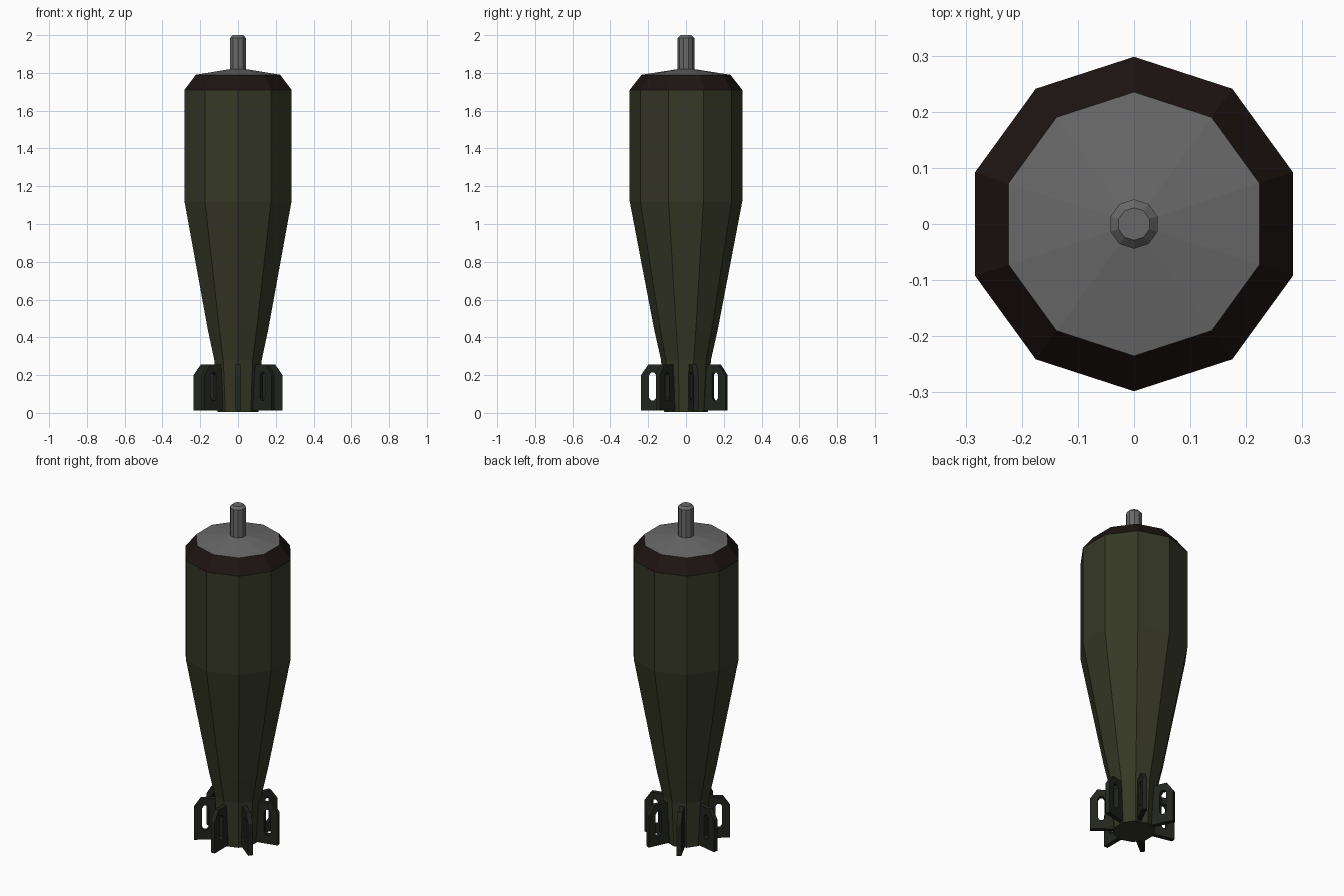
import bpy, bmesh, math
from mathutils import Matrix

if "Cube" in bpy.data.objects:
    bpy.data.objects.remove(bpy.data.objects["Cube"])


def material(name, rgb):
    m = bpy.data.materials.new(name)
    m.diffuse_color = (*rgb, 1)
    m.use_nodes = True
    m.node_tree.nodes["Principled BSDF"].inputs["Base Color"].default_value = m.diffuse_color
    return m


OLIVE = material("olive", (0.036, 0.039, 0.019))
BAND = material("dark_band", (0.012, 0.007, 0.006))
STEEL = material("steel", (0.14, 0.14, 0.14))
FIN = material("fin_dark", (0.016, 0.018, 0.013))


def finish(bm, name, mat):
    bmesh.ops.recalc_face_normals(bm, faces=bm.faces)
    me = bpy.data.meshes.new(name)
    bm.to_mesh(me)
    bm.free()
    me.materials.append(mat)
    ob = bpy.data.objects.new(name, me)
    bpy.context.collection.objects.link(ob)
    return ob


def lathe(name, profile, mat, bottom=False, top=False, sides=10):
    """Ten-sided turned part from (radius, z) points, with a corner on +y."""
    bm = bmesh.new()
    rings = []
    for r, z in profile:
        angles = [math.pi / 2 + 2 * math.pi * i / sides for i in range(sides)]
        rings.append([bm.verts.new((r * math.cos(a), r * math.sin(a), z)) for a in angles])
    for lo, hi in zip(rings, rings[1:]):
        for i in range(sides):
            j = (i + 1) % sides
            bm.faces.new((lo[i], lo[j], hi[j], hi[i]))
    if bottom:
        bm.faces.new(rings[0][::-1])
    if top:
        bm.faces.new(rings[-1])
    return finish(bm, name, mat)


# Turned body, shoulder band, nose plate and rod
lathe("body", [(0.115, 0.005), (0.132, 0.28), (0.168, 0.44), (0.298, 1.12), (0.298, 1.71)],
      OLIVE, bottom=True)
lathe("shoulder_band", [(0.298, 1.71), (0.235, 1.79)], BAND)
lathe("nose_plate", [(0.235, 1.79), (0.044, 1.82)], STEEL)
lathe("nose_rod", [(0.044, 1.82), (0.044, 1.985), (0.029, 2.0)], STEEL, top=True)

# Slotted tail fins: paired outline and slot points as (radius, z)
OUTER = [(.10, 0), (.238, 0.012), (.238, .08), (.238, .2),
         (.2, .255), (.15, .255), (.10, .255), (.10, .08)]
OUTER[0] = (.10, .012)
SLOT = [(.168, .066), (.185, .066), (.195, .08), (.195, .2),
        (.185, .214), (.168, .214), (.158, .2), (.158, .08)]
THICK = 0.026
FINS = 7

bm = bmesh.new()
for k in range(FINS):
    rot = Matrix.Rotation(-math.pi / 2 + 2 * math.pi * k / FINS, 3, 'Z')
    loops = []
    for pts in (OUTER, SLOT):
        for y in (-THICK / 2, THICK / 2):
            loops.append([bm.verts.new(rot @ Matrix.Identity(3).col[0] * 0) for _ in pts])
            for v, (r, z) in zip(loops[-1], pts):
                v.co = (r, y, z)
                v.co = rot @ v.co
    o0, o1, s0, s1 = loops
    n = len(OUTER)
    for a, b in ((o0, s0), (s0, s1), (s1, o1), (o1, o0)):
        for i in range(n):
            j = (i + 1) % n
            bm.faces.new((a[i], a[j], b[j], b[i]))
finish(bm, "tail_fins", FIN)
